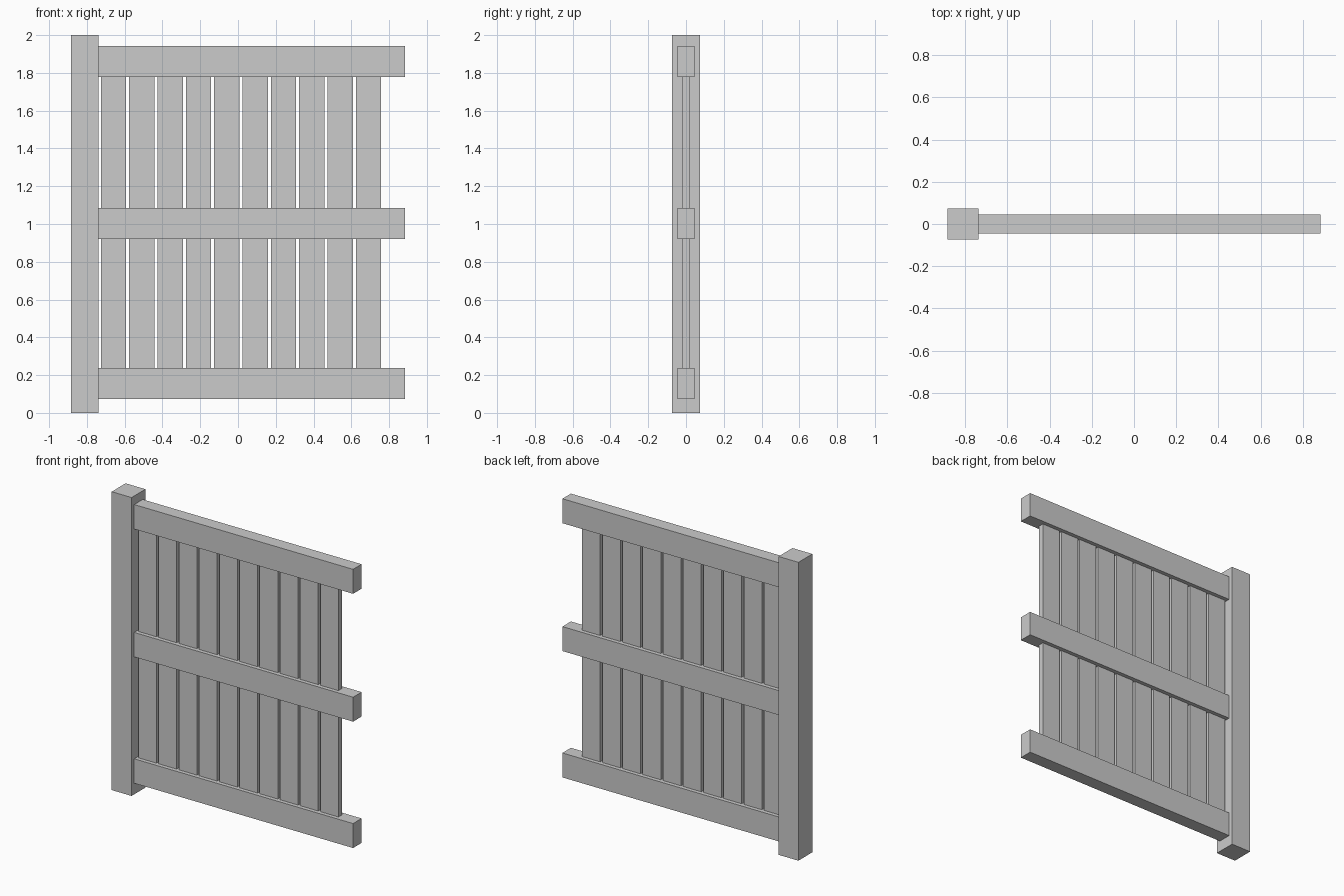
import bpy

if "Cube" in bpy.data.objects:
    bpy.data.objects.remove(bpy.data.objects["Cube"])


def box(name, x0, x1, half_depth, z0, z1):
    """Axis-aligned board centred on y = 0."""
    bpy.ops.mesh.primitive_cube_add(size=1, location=((x0 + x1) / 2, 0, (z0 + z1) / 2))
    ob = bpy.context.object
    ob.name = name
    ob.scale = (x1 - x0, 2 * half_depth, z1 - z0)
    bpy.ops.object.transform_apply(location=False, rotation=False, scale=True)
    return ob


# Square end post
box("post", -0.885, -0.738, 0.0735, 0.0, 2.0)

# Three horizontal rails
for label, z in (("bottom", 0.156), ("middle", 1.003), ("top", 1.86)):
    box(label + "_rail", -0.738, 0.885, 0.045, z - 0.082, z + 0.082)

# Ten vertical slats, ends hidden inside the top and bottom rails
for i in range(10):
    x = -0.726 + i * 0.15
    box(f"slat_{i + 1}", x, x + 0.134, 0.0185, 0.156, 1.86)
